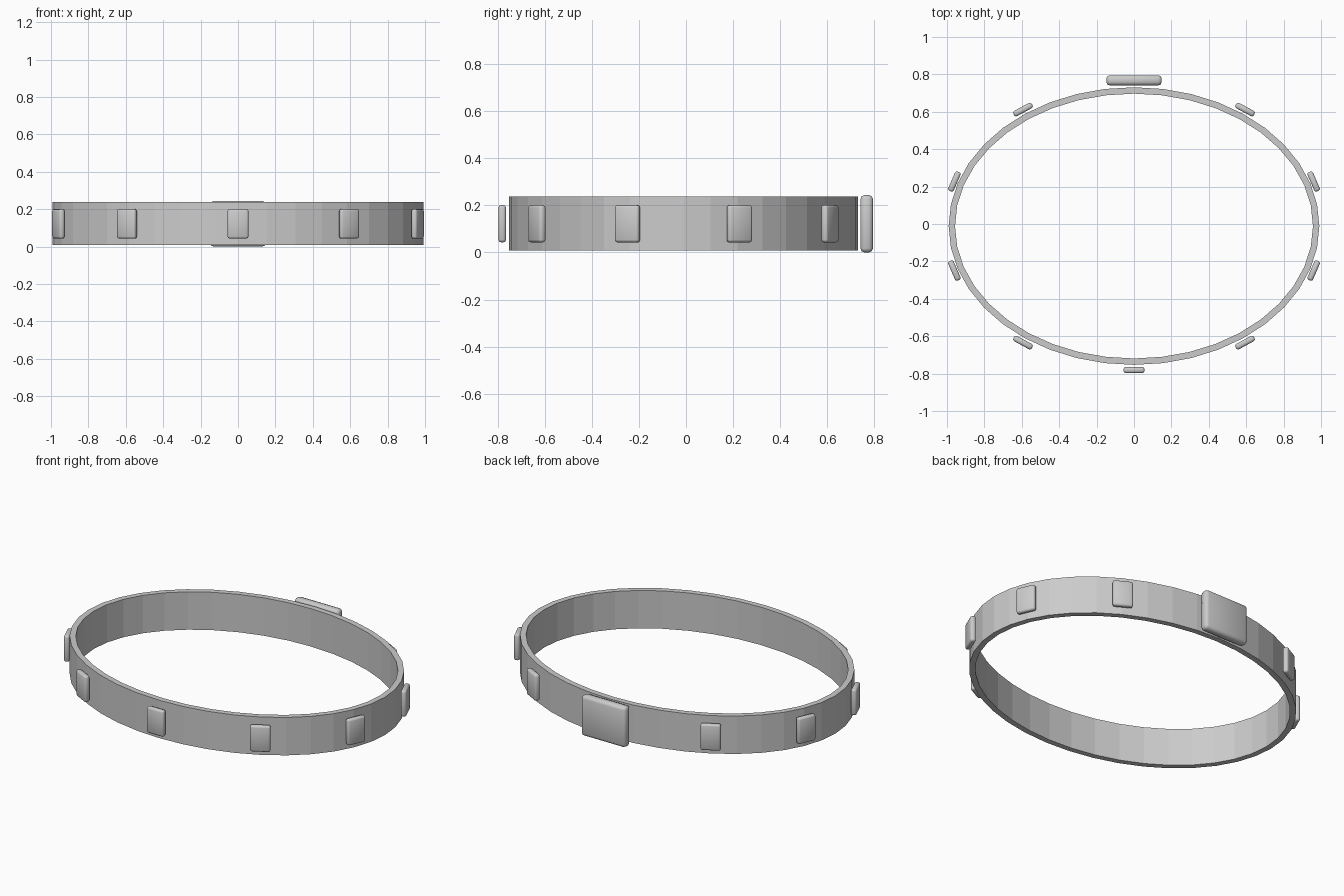
import bpy
import bmesh
from math import sin, cos, atan2, radians, pi

cube = bpy.data.objects.get("Cube")
if cube:
    bpy.data.objects.remove(cube, do_unlink=True)

CENTRE_Y = -0.011
MID_Z = 0.122
SEGMENTS = 40
OUTER = (0.991, 0.742)
INNER = (0.957, 0.708)
STUD_PATH = (1.01, 0.77)

grey = bpy.data.materials.new("plain grey")
grey.use_nodes = True
grey.diffuse_color = (0.6, 0.6, 0.6, 1)
grey.node_tree.nodes["Principled BSDF"].inputs["Base Color"].default_value = grey.diffuse_color


def add_object(name, bm, smooth=False):
    bmesh.ops.recalc_face_normals(bm, faces=bm.faces[:])
    for face in bm.faces:
        face.smooth = smooth
    mesh = bpy.data.meshes.new(name)
    bm.to_mesh(mesh)
    bm.free()
    mesh.materials.append(grey)
    obj = bpy.data.objects.new(name, mesh)
    bpy.context.collection.objects.link(obj)
    return obj


def rounded_plate(name, size, location, turn, bevel):
    bm = bmesh.new()
    bmesh.ops.create_cube(bm, size=1)
    bmesh.ops.scale(bm, vec=size, verts=bm.verts)
    bmesh.ops.bevel(bm, geom=bm.edges[:], offset=bevel, segments=2,
                    profile=0.5, affect='EDGES')
    obj = add_object(name, bm, smooth=True)
    obj.location = location
    obj.rotation_euler.z = turn


# Oval band: a rectangular section swept round an ellipse
bm = bmesh.new()
section = [(OUTER, 0.009), (OUTER, 0.238), (INNER, 0.238), (INNER, 0.009)]
rings = []
for i in range(SEGMENTS):
    a = 2 * pi * i / SEGMENTS
    rings.append([bm.verts.new((r[0] * cos(a), r[1] * sin(a) + CENTRE_Y, z))
                  for r, z in section])
for i, ring in enumerate(rings):
    after = rings[(i + 1) % SEGMENTS]
    for j in range(4):
        k = (j + 1) % 4
        bm.faces.new((ring[j], after[j], after[k], ring[k]))
add_object("belt_band", bm)

# Nine studs square to the band, leaving the back place for the buckle
for i in range(-4, 5):
    a = radians(-90 + 36 * i)
    normal = atan2(sin(a) / OUTER[1], cos(a) / OUTER[0])
    place = (STUD_PATH[0] * cos(a), STUD_PATH[1] * sin(a) + CENTRE_Y, MID_Z)
    rounded_plate(f"stud_{i + 5}", (0.112, 0.032, 0.158), place, normal + pi / 2, 0.011)

# Large buckle at the back
rounded_plate("buckle", (0.296, 0.054, 0.244), (0, 0.768, MID_Z), 0, 0.018)
